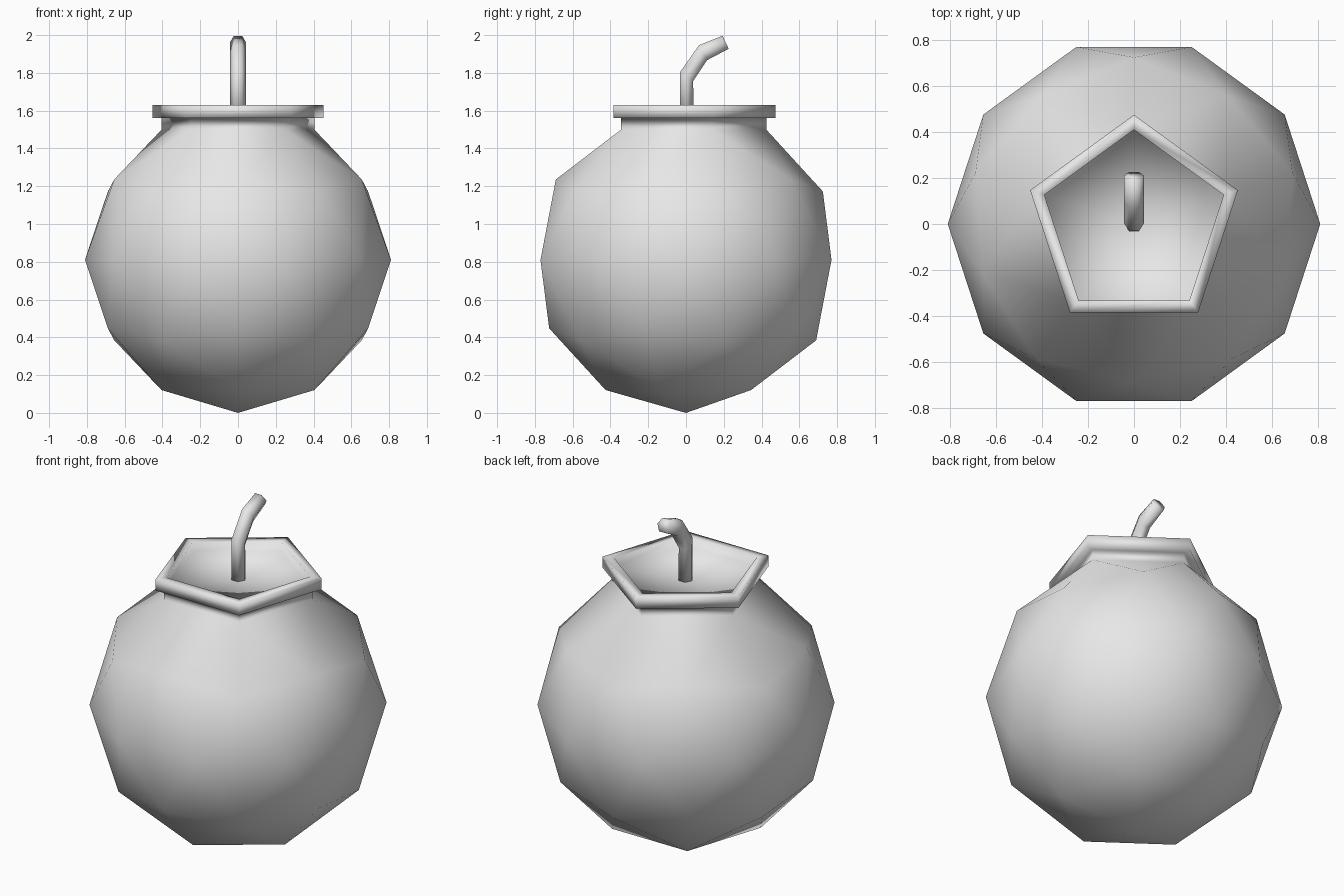
import bpy, bmesh, math
from mathutils import Matrix, Vector

cube = bpy.data.objects.get("Cube")
if cube:
    bpy.data.objects.remove(cube)

GREY = (0.8, 0.8, 0.8, 1.0)
grey = bpy.data.materials.new("plain_grey")
grey.use_nodes = True
grey.diffuse_color = GREY
grey.node_tree.nodes["Principled BSDF"].inputs["Base Color"].default_value = GREY


def finish(bm, name):
    """Turn a bmesh into a smooth, grey object."""
    bmesh.ops.recalc_face_normals(bm, faces=bm.faces[:])
    for f in bm.faces:
        f.smooth = True
    mesh = bpy.data.meshes.new(name)
    bm.to_mesh(mesh)
    bm.free()
    mesh.materials.append(grey)
    obj = bpy.data.objects.new(name, mesh)
    bpy.context.collection.objects.link(obj)
    return obj


def bridge(bm, a, b):
    """Join two rings of vertices with quads."""
    n = len(a)
    for i in range(n):
        j = (i + 1) % n
        bm.faces.new((a[i], a[j], b[j], b[i]))


# Body: low-poly ball, opened at the top and continued into neck, rim and well
R = 0.81
bm = bmesh.new()
bmesh.ops.create_icosphere(
    bm, subdivisions=2, radius=R,
    matrix=Matrix.Translation((0, 0, R)) @ Matrix.Rotation(math.pi / 2, 4, "Z"))
pole = max(bm.verts, key=lambda v: v.co.z)
ring = [e.other_vert(pole) for e in pole.link_edges]
ring.sort(key=lambda v: math.atan2(v.co.y, v.co.x))
bmesh.ops.delete(bm, geom=[pole], context="VERTS")

# Radius and height of each step: neck, rim underside, rim side, rim top, well wall
for radius, z in [(0.426, 1.562), (0.475, 1.562), (0.475, 1.63),
                  (0.41, 1.63), (0.41, 1.57)]:
    new = []
    for v in ring:
        d = Vector((v.co.x, v.co.y, 0)).normalized() * radius
        new.append(bm.verts.new((d.x, d.y, z)))
    bridge(bm, ring, new)
    ring = new

# Well floor: fan meeting at the fuse
centre = bm.verts.new((0, 0, 1.56))
for i in range(5):
    bm.faces.new((ring[i], ring[(i + 1) % 5], centre))
finish(bm, "body")

# Fuse: hexagonal tube bending to the back (y, z, ring tilt, half depth)
bm = bmesh.new()
rings = []
for y, z, tilt, depth in [(0.005, 1.555, 0, 0.038), (0.003, 1.78, 35, 0.042),
                          (0.09, 1.907, 62, 0.045), (0.21, 1.962, 65, 0.038)]:
    t = math.radians(tilt)
    loop = []
    for k in range(6):
        a = math.radians(60 * k)
        s = math.sin(a) / math.sin(math.radians(60)) * depth
        loop.append(bm.verts.new((0.043 * math.cos(a),
                                  y + s * math.cos(t), z - s * math.sin(t))))
    rings.append(loop)
for a, b in zip(rings, rings[1:]):
    bridge(bm, a, b)
bm.faces.new(rings[0])
bm.faces.new(rings[-1])
finish(bm, "fuse")
